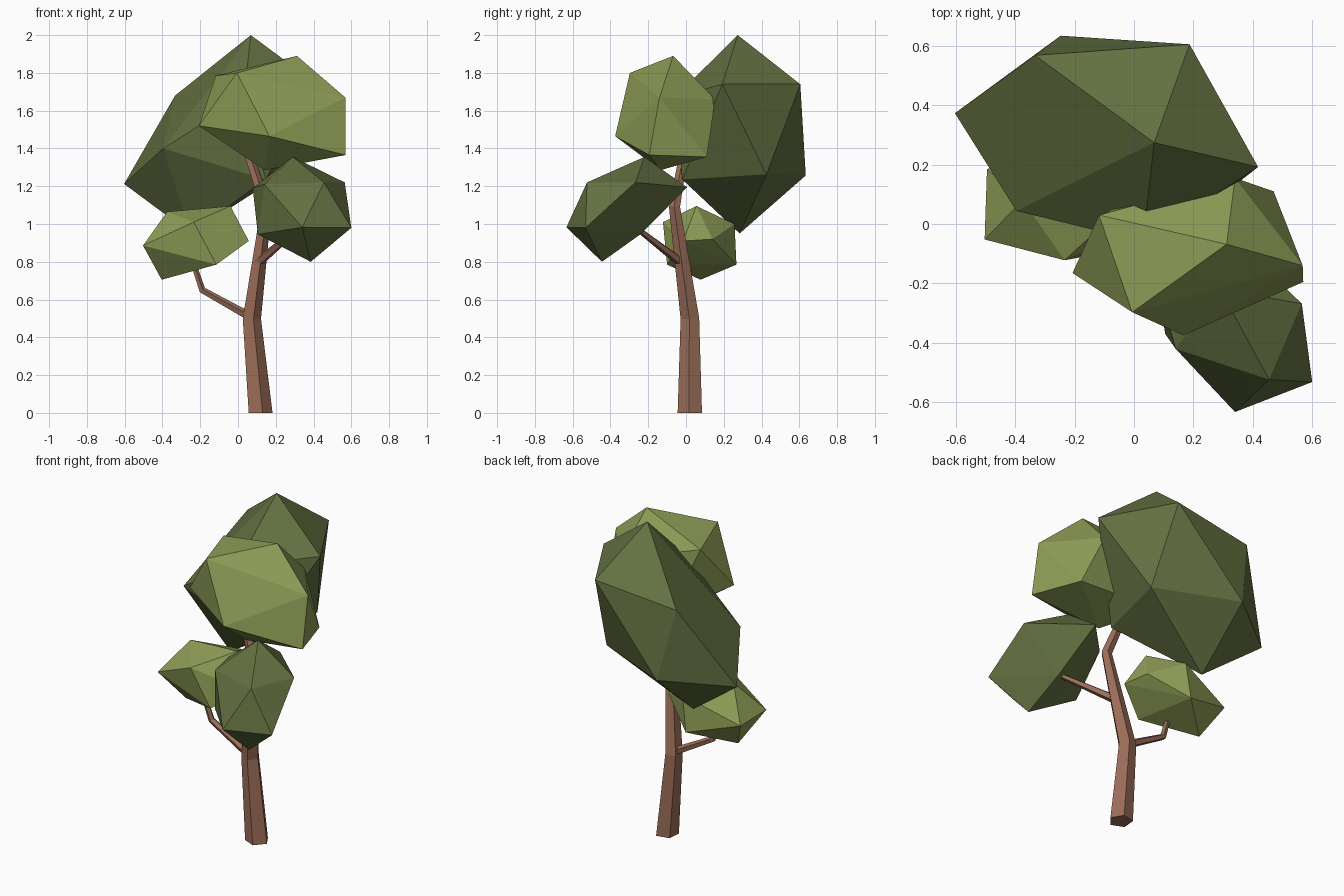
import bpy, bmesh, math
from mathutils import Vector

if "Cube" in bpy.data.objects:
    bpy.data.objects.remove(bpy.data.objects["Cube"])


def material(name, rgb):
    m = bpy.data.materials.new(name)
    m.diffuse_color = (*rgb, 1)
    m.use_nodes = True
    m.node_tree.nodes["Principled BSDF"].inputs["Base Color"].default_value = m.diffuse_color
    return m


LIGHT = material("light_leaf_green", (0.27, 0.335, 0.093))
DARK = material("dark_leaf_green", (0.124, 0.162, 0.052))
BARK = material("bark_brown", (0.33, 0.155, 0.098))


def finish(bm, name, mat):
    bmesh.ops.recalc_face_normals(bm, faces=bm.faces)
    me = bpy.data.meshes.new(name)
    bm.to_mesh(me)
    bm.free()
    me.materials.append(mat)
    ob = bpy.data.objects.new(name, me)
    bpy.context.collection.objects.link(ob)


def clump(name, mat, corners):
    """Faceted leaf mass: convex hull around its corner points."""
    bm = bmesh.new()
    for c in corners:
        bm.verts.new(c)
    res = bmesh.ops.convex_hull(bm, input=bm.verts)
    loose = [v for v in bm.verts if not v.link_faces]
    bmesh.ops.delete(bm, geom=loose, context='VERTS')
    finish(bm, name, mat)


def limb(name, path, radii, flat_base=False, sides=5, phase=-77):
    """Tapered five-sided tube along a bent path."""
    pts = [Vector(p) for p in path]
    bm = bmesh.new()
    rings = []
    for i, (p, r) in enumerate(zip(pts, radii)):
        t = Vector()
        if i > 0:
            t += (p - pts[i - 1]).normalized()
        if i < len(pts) - 1:
            t += (pts[i + 1] - p).normalized()
        if i == 0 and flat_base:
            t = Vector((0, 0, 1))
        q = Vector((0, 0, 1)).rotation_difference(t)
        ring = []
        for k in range(sides):
            a = math.radians(phase) + math.tau * k / sides
            ring.append(bm.verts.new(p + q @ Vector((r * math.cos(a), r * math.sin(a), 0))))
        rings.append(ring)
    for lo, hi in zip(rings, rings[1:]):
        for k in range(sides):
            n = (k + 1) % sides
            bm.faces.new((lo[k], lo[n], hi[n], hi[k]))
    bm.faces.new(rings[0][::-1])
    bm.faces.new(rings[-1])
    finish(bm, name, BARK)


# Trunk and branches
limb("trunk", [(.115, .022, 0), (.07, .022, .5), (.148, -.06, 1.09), (.05, -.01, 1.38)],
     [.068, .052, .031, .024], flat_base=True)
limb("left_branch", [(.06, .02, .51), (-.19, .02, .65), (-.24, .01, .80)],
     [.024, .019, .015])
limb("right_branch", [(.11, -.03, .80), (.31, -.25, .97)], [.026, .015])

# Leaf masses
clump("back_crown", DARK, [
    (.068, .274, 2.0), (-.333, .568, 1.68), (.187, .605, 1.74), (.418, .192, 1.74),
    (.03, -.06, 1.67), (-.396, .044, 1.40), (-.603, .373, 1.212), (-.247, .634, 1.257),
    (.235, .426, 1.263), (.147, -.02, 1.236), (-.249, .284, .95)])
clump("front_crown", LIGHT, [
    (.312, -.068, 1.89), (-.006, -.297, 1.80), (.166, -.375, 1.465), (.568, -.14, 1.67),
    (.57, -.195, 1.365), (.47, .11, 1.355), (.34, .155, 1.66), (-.118, .03, 1.785),
    (-.207, -.165, 1.52), (.14, -.135, 1.285), (.05, .1, 1.38)])
clump("left_leaf_cluster", LIGHT, [
    (-.04, .055, 1.095), (-.375, .08, 1.065), (-.234, -.122, 1.01), (-.495, .185, .875),
    (-.503, -.052, .886), (-.404, .077, .705), (-.157, .257, 1.0), (-.185, .267, .785),
    (.057, -.015, .91), (-.115, -.1, .785), (.02, .14, .92)])
clump("right_leaf_cluster", DARK, [
    (.29, -.22, 1.355), (.455, -.524, 1.22), (.565, -.268, 1.22), (.34, -.633, .983),
    (.60, -.532, .98), (.385, -.445, .80), (.105, -.37, .945), (.35, -.235, .95),
    (.28, .005, 1.195), (.078, -.2, 1.19), (.14, -.42, 1.21)])
